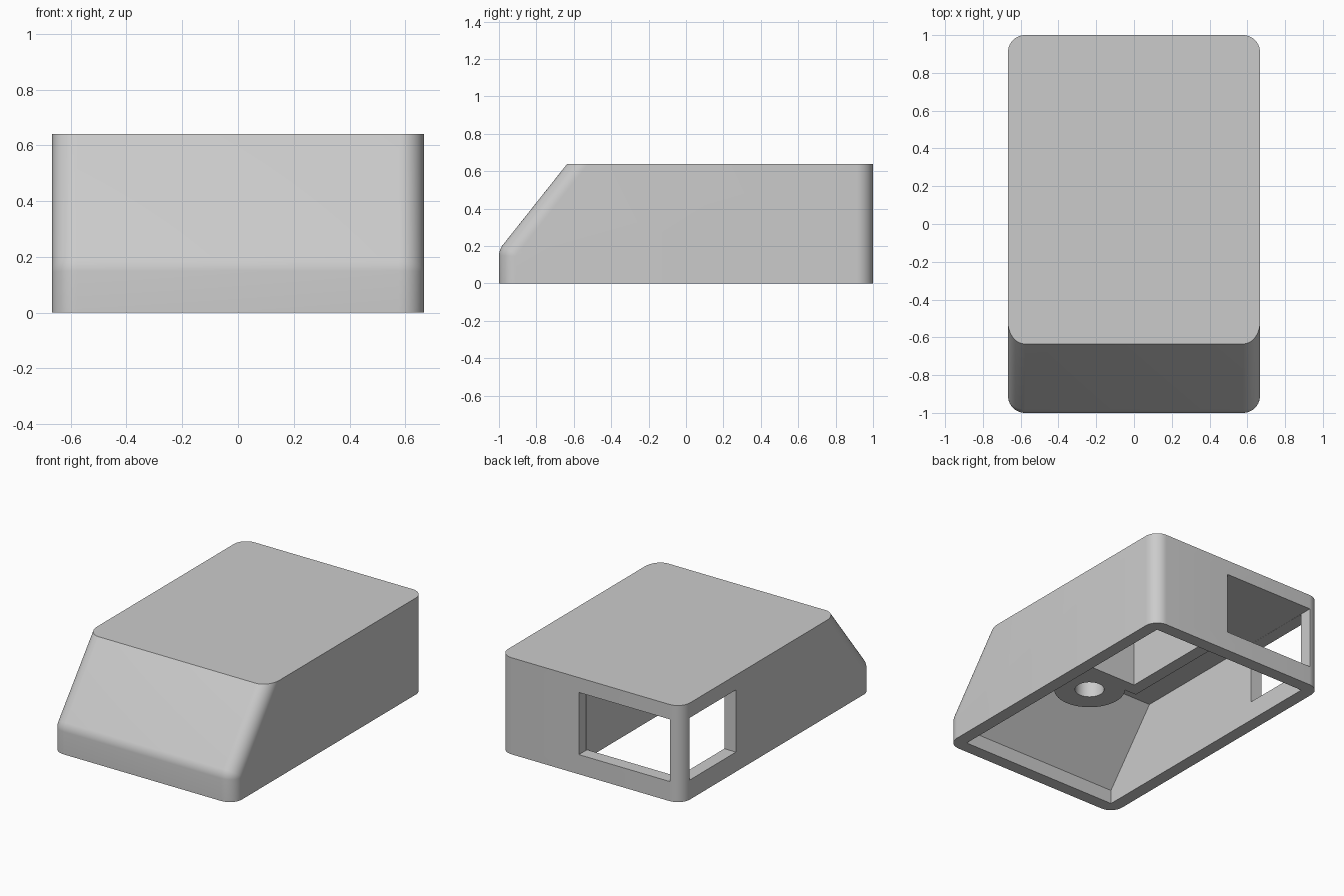
import bpy, bmesh

default = bpy.data.objects.get("Cube")
if default:
    bpy.data.objects.remove(default, do_unlink=True)

grey = bpy.data.materials.new("plain grey")
grey.use_nodes = True
COLOUR = (0.6, 0.6, 0.6, 1)
grey.diffuse_color = COLOUR
grey.node_tree.nodes["Principled BSDF"].inputs["Base Color"].default_value = COLOUR

HALF_W, HEIGHT, WALL, RADIUS = 0.667, 0.64, 0.085, 0.09
IN_X, IN_Y, CEILING = HALF_W - WALL, 1 - WALL, 0.543
DIVIDER_X, DIVIDER_Y, RIB_BOTTOM = 0.082, 0.2, 0.075


def finish(bm, name):
    bmesh.ops.recalc_face_normals(bm, faces=bm.faces)
    mesh = bpy.data.meshes.new(name)
    bm.to_mesh(mesh)
    bm.free()
    obj = bpy.data.objects.new(name, mesh)
    bpy.context.collection.objects.link(obj)
    mesh.materials.append(grey)
    return obj


def prism(profile, half_width):
    """Side profile in (y, z), extruded across x."""
    bm = bmesh.new()
    face = bm.faces.new([bm.verts.new((-half_width, y, z)) for y, z in profile])
    side = bmesh.ops.extrude_face_region(bm, geom=[face])["geom"]
    verts = [v for v in side if isinstance(v, bmesh.types.BMVert)]
    bmesh.ops.translate(bm, verts=verts, vec=(2 * half_width, 0, 0))
    return bm


def box(name, low, high):
    bm = prism([(low[1], low[2]), (high[1], low[2]),
                (high[1], high[2]), (low[1], high[2])], (high[0] - low[0]) / 2)
    bmesh.ops.translate(bm, verts=bm.verts, vec=((low[0] + high[0]) / 2, 0, 0))
    return finish(bm, name)


def cylinder(name, centre, radius, low, high):
    bm = bmesh.new()
    bmesh.ops.create_cone(bm, cap_ends=True, segments=48, radius1=radius,
                          radius2=radius, depth=high - low)
    bmesh.ops.translate(bm, verts=bm.verts, vec=(*centre, (low + high) / 2))
    return finish(bm, name)


def combine(target, tool, operation):
    mod = target.modifiers.new(operation.lower(), "BOOLEAN")
    mod.operation, mod.solver, mod.object = operation, "EXACT", tool
    bpy.context.view_layer.objects.active = target
    bpy.ops.object.modifier_apply(modifier=mod.name)
    bpy.data.objects.remove(tool, do_unlink=True)


def smooth(obj):
    bpy.ops.object.select_all(action="DESELECT")
    obj.select_set(True)
    bpy.context.view_layer.objects.active = obj
    bpy.ops.object.shade_smooth_by_angle(angle=0.5)


# Outer shell: sloped front with a softened bend and rounded upright edges
bm = prism([(-1, 0), (1, 0), (1, HEIGHT), (-0.635, HEIGHT), (-1, 0.18)], HALF_W)
bend = [e for e in bm.edges
        if all(abs(v.co.z - 0.18) < 0.001 for v in e.verts)]
bmesh.ops.bevel(bm, geom=bend, offset=0.03, segments=4, profile=0.5, affect="EDGES")
upright = [e for e in bm.edges
           if abs(e.verts[0].co.x - e.verts[1].co.x) < 0.001
           and abs(e.verts[0].co.z - e.verts[1].co.z) > 0.001]
bmesh.ops.bevel(bm, geom=upright, offset=RADIUS, segments=10, profile=0.5,
                affect="EDGES", clamp_overlap=False)
shell = finish(bm, "housing_shell")

# Hollow, open at the bottom
combine(shell, finish(prism([(-IN_Y, -0.1), (IN_Y, -0.1), (IN_Y, CEILING),
                             (-0.545, CEILING), (-IN_Y, 0.093)], IN_X),
                      "hollow_cutter"), "DIFFERENCE")

# Openings in the back and in one side, next to the shared corner
combine(shell, box("back_opening_cutter", (-IN_X + 0.001, 0.8, 0.13),
                   (DIVIDER_X + 0.003, 1.1, CEILING - 0.001)), "DIFFERENCE")
combine(shell, box("side_opening_cutter", (-0.8, 0.43, 0.13),
                   (-0.5, IN_Y - 0.001, CEILING - 0.001)), "DIFFERENCE")
smooth(shell)

# Inner partition with a screw boss
top = CEILING + 0.01
partition = box("inner_partition", (DIVIDER_X, DIVIDER_Y - WALL, RIB_BOTTOM),
                (DIVIDER_X + WALL, IN_Y + 0.01, top))
combine(partition, box("cross_wall", (DIVIDER_X + 0.04, DIVIDER_Y - WALL, RIB_BOTTOM),
                       (IN_X + 0.01, DIVIDER_Y, top)), "UNION")
BOSS = (0.342, -0.02)
combine(partition, cylinder("screw_boss", BOSS, 0.219, RIB_BOTTOM, top), "UNION")
combine(partition, cylinder("screw_hole_cutter", BOSS, 0.09, 0, CEILING - 0.01),
        "DIFFERENCE")
smooth(partition)
